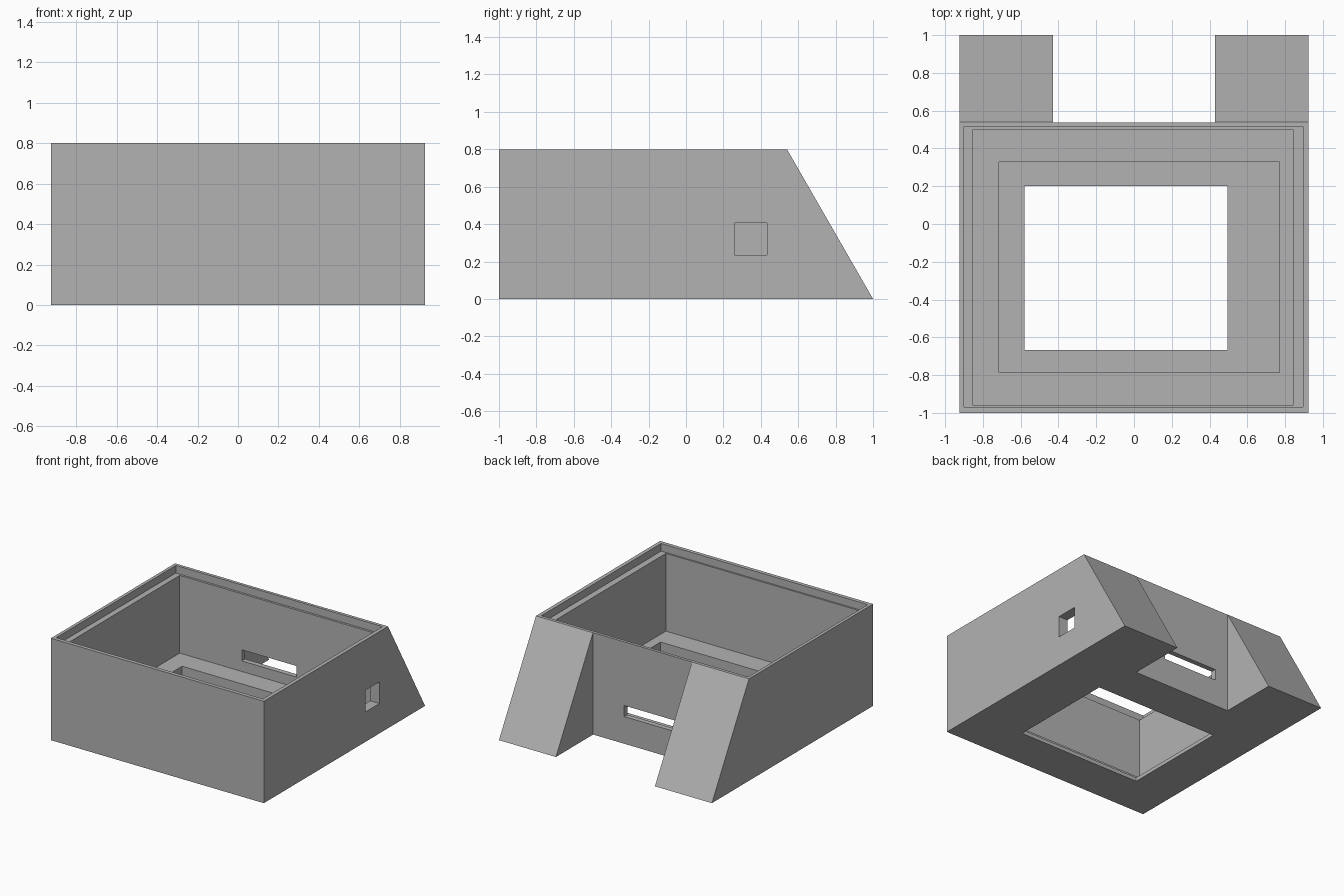
import bpy
import bmesh
from mathutils import Vector

cube = bpy.data.objects.get("Cube")
if cube:
    bpy.data.objects.remove(cube, do_unlink=True)

grey = bpy.data.materials.new("plain grey")
grey.use_nodes = True
grey.diffuse_color = (0.45, 0.45, 0.45, 1)
grey.node_tree.nodes["Principled BSDF"].inputs["Base Color"].default_value = (0.45, 0.45, 0.45, 1)


def prism(name, profile, x0, x1):
    """Extrude a side profile of (y, z) points from x0 to x1."""
    bm = bmesh.new()
    face = bm.faces.new([bm.verts.new((x0, y, z)) for y, z in profile])
    ext = bmesh.ops.extrude_face_region(bm, geom=[face])
    moved = [v for v in ext["geom"] if isinstance(v, bmesh.types.BMVert)]
    bmesh.ops.translate(bm, verts=moved, vec=Vector((x1 - x0, 0, 0)))
    bmesh.ops.recalc_face_normals(bm, faces=bm.faces)
    mesh = bpy.data.meshes.new(name)
    bm.to_mesh(mesh)
    bm.free()
    mesh.materials.append(grey)
    obj = bpy.data.objects.new(name, mesh)
    bpy.context.collection.objects.link(obj)
    return obj


def cut(body, name, x, y, z):
    """Subtract a box given by its x, y and z ranges."""
    tool = prism(name, [(y[0], z[0]), (y[1], z[0]), (y[1], z[1]), (y[0], z[1])], *x)
    tool.hide_render = True
    mod = body.modifiers.new(name, "BOOLEAN")
    mod.operation = "DIFFERENCE"
    mod.solver = "EXACT"
    mod.object = tool
    bpy.context.view_layer.objects.active = body
    bpy.ops.object.modifier_apply(modifier=mod.name)
    bpy.data.objects.remove(tool, do_unlink=True)


# Solid body with the sloping back
body = prism("open_case", [(-1, 0), (1, 0), (0.54, 0.8), (-1, 0.8)], -0.925, 0.925)

# Gap that leaves a sloping buttress on each side of the back
cut(body, "buttress_gap", (-0.43, 0.43), (0.538, 1.2), (-0.2, 1))

# Stepped interior: lid seat, main cavity, floor pocket, bottom opening
cut(body, "lid_seat", (-0.9, 0.895), (-0.97, 0.515), (0.74, 1))
cut(body, "cavity", (-0.855, 0.845), (-0.957, 0.498), (0.13, 1))
cut(body, "floor_pocket", (-0.715, 0.77), (-0.785, 0.327), (0.03, 1))
cut(body, "bottom_opening", (-0.58, 0.495), (-0.667, 0.2), (-0.2, 1))

# Slot through the back wall and square port through the left wall
cut(body, "back_slot", (-0.315, 0.16), (0.4, 0.7), (0.213, 0.3))
cut(body, "side_port", (0.7, 1.1), (0.26, 0.433), (0.235, 0.405))
